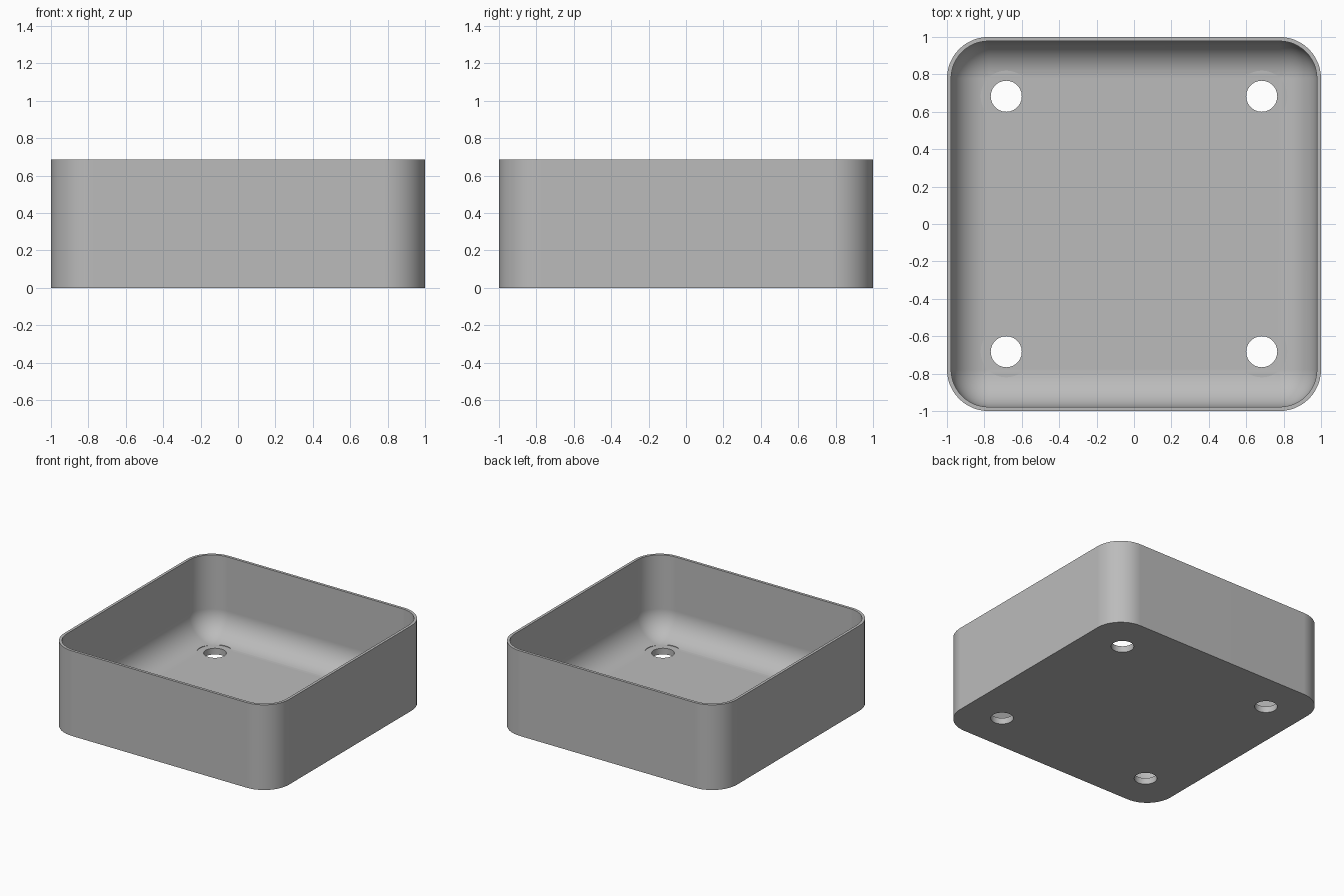
import bpy, bmesh
from math import sin, cos, pi, radians

cube = bpy.data.objects.get("Cube")
if cube:
    bpy.data.objects.remove(cube)

HEIGHT, FLOOR = 0.685, 0.05
WALL, OUTER_R, FILLET = 0.022, 0.222, 0.2
HOLE_POS, HOLE_R, POCKET_R = 0.683, 0.083, 0.137
STEPS = 12

grey = bpy.data.materials.new("plain_grey")
grey.use_nodes = True
grey.diffuse_color = (0.5, 0.5, 0.5, 1)
grey.node_tree.nodes["Principled BSDF"].inputs["Base Color"].default_value = (0.5, 0.5, 0.5, 1)


def rounded_square(bm, half, radius, z):
    """Ring of vertices with four rounded corners."""
    c = half - radius
    ring = []
    for k, (sx, sy) in enumerate([(1, 1), (-1, 1), (-1, -1), (1, -1)]):
        for i in range(STEPS + 1):
            a = (k + i / STEPS) * pi / 2
            ring.append(bm.verts.new((sx * c + radius * cos(a), sy * c + radius * sin(a), z)))
    return ring


def finish(name, bm):
    bmesh.ops.remove_doubles(bm, verts=bm.verts, dist=1e-5)
    bmesh.ops.recalc_face_normals(bm, faces=bm.faces)
    mesh = bpy.data.meshes.new(name)
    bm.to_mesh(mesh)
    bm.free()
    mesh.materials.append(grey)
    obj = bpy.data.objects.new(name, mesh)
    bpy.context.collection.objects.link(obj)
    return obj


def hole_cutter(name, radius, z0, z1):
    """Four upright cylinders, one near each corner."""
    bm = bmesh.new()
    for sx in (-1, 1):
        for sy in (-1, 1):
            new = bmesh.ops.create_cone(bm, cap_ends=True, segments=48, radius1=radius,
                                        radius2=radius, depth=z1 - z0)["verts"]
            bmesh.ops.translate(bm, verts=new, vec=(sx * HOLE_POS, sy * HOLE_POS, (z0 + z1) / 2))
    obj = finish(name, bm)
    obj.hide_render = True
    return obj


# Tray shell: outer wall, rim, inner wall, then a rounded sweep into the floor
bm = bmesh.new()
inner = 1 - WALL
rings = [rounded_square(bm, 1, OUTER_R, 0),
         rounded_square(bm, 1, OUTER_R, HEIGHT),
         rounded_square(bm, inner, FILLET, HEIGHT)]
for i in range(STEPS + 1):
    a = i / STEPS * pi / 2
    r = FILLET * cos(a)
    rings.append(rounded_square(bm, inner - FILLET + r, r, FLOOR + FILLET * (1 - sin(a))))
for lower, upper in zip(rings, rings[1:]):
    n = len(lower)
    for i in range(n):
        j = (i + 1) % n
        bm.faces.new((lower[i], lower[j], upper[j], upper[i]))
bm.faces.new(rings[0])
bm.faces.new(rings[-1][::STEPS + 1])
tray = finish("tray", bm)

# Screw holes, and shallow pockets that clear the sweep around them
cutters = [hole_cutter("hole_cutter", HOLE_R, -0.1, 0.3),
           hole_cutter("pocket_cutter", POCKET_R, FLOOR + 0.0005, 0.3)]
bpy.context.view_layer.objects.active = tray
tray.select_set(True)
for cutter in cutters:
    mod = tray.modifiers.new("cut", 'BOOLEAN')
    mod.operation = 'DIFFERENCE'
    mod.solver = 'EXACT'
    mod.object = cutter
    bpy.ops.object.modifier_apply(modifier=mod.name)
for cutter in cutters:
    bpy.data.objects.remove(cutter)

bpy.ops.object.shade_smooth_by_angle(angle=radians(30))
weighted = tray.modifiers.new("even_shading", 'WEIGHTED_NORMAL')
weighted.keep_sharp = True
